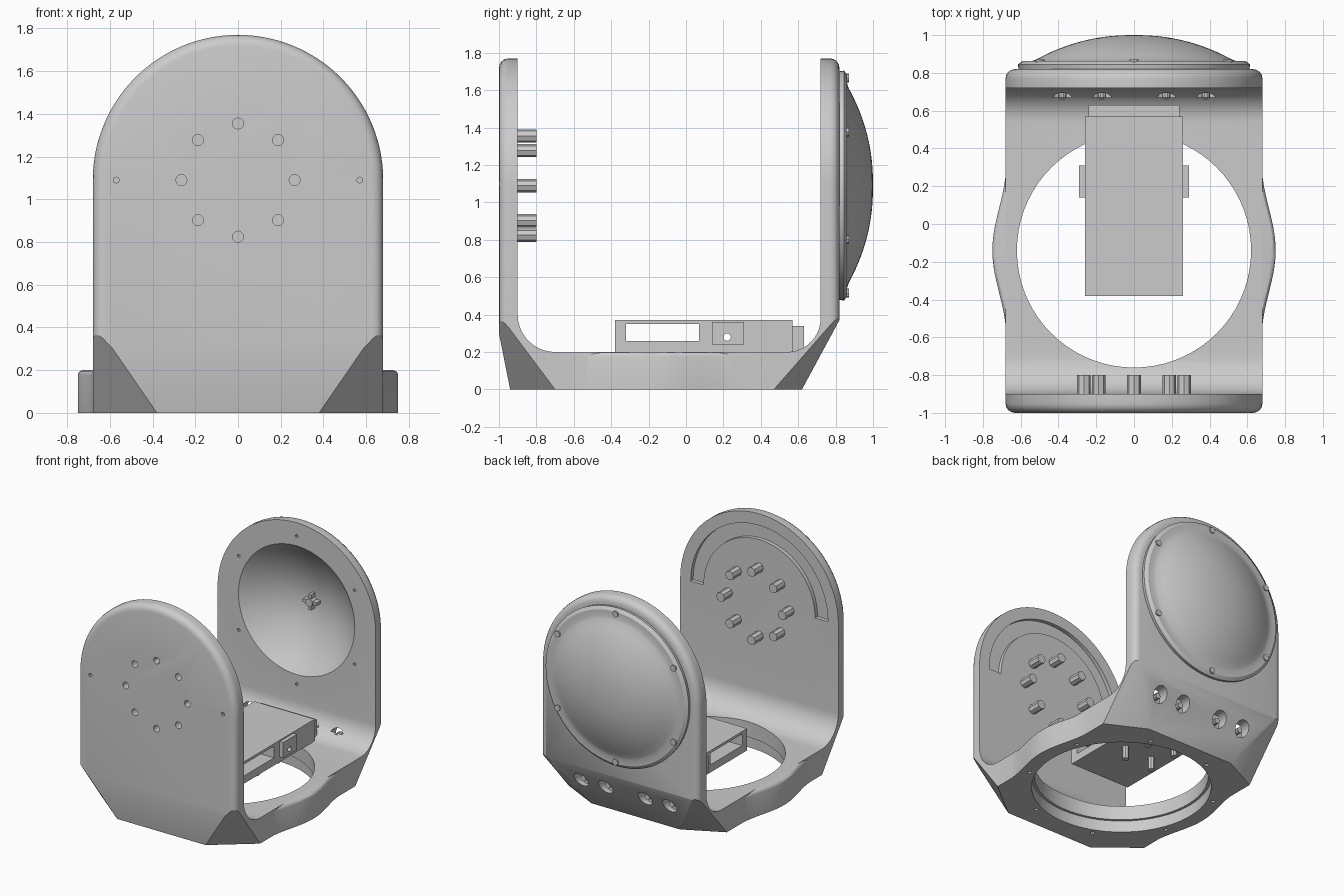
import bpy, bmesh
from math import sin, cos, pi, radians
from mathutils import Vector

if "Cube" in bpy.data.objects:
    bpy.data.objects.remove(bpy.data.objects["Cube"])

grey = bpy.data.materials.new("light_grey")
grey.use_nodes = True
grey.diffuse_color = (0.6, 0.6, 0.6, 1)
grey.node_tree.nodes["Principled BSDF"].inputs["Base Color"].default_value = (0.6, 0.6, 0.6, 1)

MID = 1.09      # height of the arch centre
HALF = 0.68     # half width of the frame
HOLE_Y = -0.14  # centre of the floor opening
AXES = {"x": lambda u, v, w: (w, u, v),
        "y": lambda u, v, w: (u, w, v),
        "z": lambda u, v, w: (u, v, w)}


def finish(name, bm):
    bmesh.ops.recalc_face_normals(bm, faces=bm.faces)
    mesh = bpy.data.meshes.new(name)
    bm.to_mesh(mesh)
    bm.free()
    mesh.materials.append(grey)
    obj = bpy.data.objects.new(name, mesh)
    bpy.context.collection.objects.link(obj)
    return obj


def prism_mesh(points, axis, a, b):
    bm = bmesh.new()
    place = AXES[axis]
    face = bm.faces.new([bm.verts.new(place(u, v, a)) for u, v in points])
    side = bmesh.ops.extrude_face_region(bm, geom=[face])["geom"]
    moved = [g for g in side if isinstance(g, bmesh.types.BMVert)]
    bmesh.ops.translate(bm, verts=moved, vec=place(0, 0, b - a))
    return bm


def prism(name, points, axis, a, b):
    return finish(name, prism_mesh(points, axis, a, b))


def box(name, x0, x1, y0, y1, z0, z1):
    return prism(name, [(x0, y0), (x1, y0), (x1, y1), (x0, y1)], "z", z0, z1)


def arc(cu, cv, r, start, end, n):
    steps = [radians(start + (end - start) * i / n) for i in range(n + 1)]
    return [(cu + r * cos(t), cv + r * sin(t)) for t in steps]


def rod(name, u, v, r, axis, a, b, sides=12):
    return prism(name, arc(u, v, r, 0, 360, sides)[:-1], axis, a, b)


def lathe(name, profile, axis, centre, steps=72):
    bm = bmesh.new()
    line = Vector((0, 1, 0)) if axis == "y" else Vector((0, 0, 1))
    vs = [bm.verts.new(Vector((r, 0, 0)) + line * h) for r, h in profile]
    es = [bm.edges.new(pair) for pair in zip(vs, vs[1:])]
    bmesh.ops.spin(bm, geom=vs + es, axis=line, cent=(0, 0, 0),
                   angle=2 * pi, steps=steps)
    bmesh.ops.remove_doubles(bm, verts=bm.verts, dist=0.0001)
    bmesh.ops.translate(bm, verts=bm.verts, vec=centre)
    return finish(name, bm)


def combine(obj, other, operation="DIFFERENCE"):
    mod = obj.modifiers.new("cut", "BOOLEAN")
    mod.operation, mod.solver, mod.object = operation, "EXACT", other
    bpy.context.view_layer.objects.active = obj
    bpy.ops.object.modifier_apply(modifier=mod.name)
    bpy.data.objects.remove(other)


# Frame: U-shaped side profile with inner fillets and sloping lower ends
outline = [(-0.94, 0), (-1.1, 0.8), (-1.1, 1.9), (-0.9, 1.9)]
outline += arc(-0.7, 0.4, 0.2, 180, 270, 10)
outline += arc(0.54, 0.38, 0.18, 270, 360, 10)
outline += [(0.72, 1.9), (0.92, 1.9), (0.92, 0.555), (0.62, 0)]
frame = prism("frame", outline, "x", -0.8, 0.8)

# Arched envelope with rounded outer rims and clipped lower corners
arch = arc(0, MID, HALF, 0, 180, 56) + [(-HALF, -0.2), (HALF, -0.2)]
bm = prism_mesh(arch, "y", -1, 0.82)
rims = [e for e in bm.edges if abs(e.verts[0].co.y - e.verts[1].co.y) < 0.01]
bmesh.ops.bevel(bm, geom=rims, offset=0.05, segments=4, profile=0.5, affect="EDGES")
for s in (-1, 1):
    for top, low, side in ((-1, -0.94, -0.7), (0.82, 0.62, 0.47)):
        a = Vector((s * HALF, top, 0.4))
        b = Vector((s * 0.38, low, 0))
        c = Vector((s * HALF, side, 0))
        normal = (b - a).cross(c - a).normalized()
        if normal.dot(a - Vector((0, 0, MID))) < 0:
            normal.negate()
        bmesh.ops.bisect_plane(bm, geom=bm.verts[:] + bm.edges[:] + bm.faces[:],
                               plane_co=a, plane_no=normal, clear_outer=True)
        bmesh.ops.holes_fill(bm, edges=bm.edges[:], sides=0)
combine(frame, finish("envelope", bm), "INTERSECT")

# Floor bulges on both sides and the round opening
ts = [i / 12 for i in range(-12, 13)]
right = [(0.675 + 0.075 * max(0, cos(pi * t / 2)) ** 2.4, HOLE_Y + 0.5 * t) for t in ts]
bm = prism_mesh(right + [(-x, y) for x, y in reversed(right)], "z", 0, 0.2)
upper = [e for e in bm.edges if min(v.co.z for v in e.verts) > 0.1]
bmesh.ops.bevel(bm, geom=upper, offset=0.025, segments=3, profile=0.5, affect="EDGES")
combine(frame, finish("bulges", bm), "UNION")
combine(frame, lathe("opening", [(0, -0.1), (0.64, -0.1), (0.64, 0.09), (0.62, 0.09),
                                 (0.62, 0.3), (0, 0.3)], "z", (0, HOLE_Y, 0)))
for i in range(8):
    t = pi * (i + 0.5) / 4
    combine(frame, rod("floor_hole", 0.685 * cos(t), HOLE_Y + 0.685 * sin(t),
                       0.016, "z", -0.1, 0.08, 8))

# Front plate: inner arched channel, screw holes and posts
channel = arc(0, MID, 0.59, 0, 180, 40) + arc(0, MID, 0.48, 180, 0, 40)
combine(frame, prism("channel", channel, "y", -0.93, -0.85))
for i in range(8):
    x, z = 0.265 * cos(pi * i / 4), MID + 0.265 * sin(pi * i / 4)
    combine(frame, rod("screw_hole", x, z, 0.026, "y", -1.1, -0.94))
    rod("post_%d" % (i + 1), x, z, 0.036, "y", -0.91, -0.8, 8)
for x in (-0.57, 0.57):
    combine(frame, rod("side_screw_hole", x, MID, 0.014, "y", -1.1, -0.97, 8))

# Back plate: four ports in the lower slope
for x in (-0.38, -0.17, 0.17, 0.38):
    combine(frame, rod("port", x, 0.23, 0.058, "y", 0.67, 1, 20))
    rod("port_core", x, 0.23, 0.022, "y", 0.66, 0.72, 10)


# Dome: outer rim and shallow cap, hollowed through the plate by a bowl
def bowl(r):
    return 0.72 + 0.21 * (1 - (r / 0.5) ** 2)


radii = [0.5 * i / 12 for i in range(12, -1, -1)]
combine(frame, lathe("bowl_cutter", [(0, 0.65), (0.5, 0.65)] + [(r, bowl(r)) for r in radii],
                     "y", (0, 0, MID)))
cap = [(r * 1.04, 0.87 + 0.13 * (1 - (r / 0.5) ** 2.2)) for r in radii]
inner = [(r, bowl(r)) for r in reversed(radii) if r < 0.3]
dome_profile = inner + [(0.3, bowl(0.3)), (0.37, 0.815), (0.61, 0.815), (0.615, 0.845),
                        (0.59, 0.862), (0.545, 0.862)] + cap
dome = lathe("dome", dome_profile, "y", (0, 0, MID))
combine(dome, lathe("bowl_cutter", [(0, 0.65), (0.5, 0.65)] + [(r, bowl(r) + 0.0005) for r in radii],
                    "y", (0, 0, MID)))
for i in range(6):
    t = pi * (i + 0.5) / 3
    rod("rim_screw_%d" % (i + 1), 0.575 * cos(t), MID + 0.575 * sin(t), 0.024, "y", 0.83, 0.872, 8)
    combine(frame, rod("rim_hole", 0.575 * cos(t), MID + 0.575 * sin(t), 0.012, "y", 0.6, 0.76, 8))

# Cross-shaped spigot inside the bowl
rod("spigot", 0, MID, 0.03, "y", 0.87, 0.94)
box("spigot_bar", -0.06, 0.06, 0.88, 0.94, MID - 0.012, MID + 0.012)
box("spigot_fin", -0.012, 0.012, 0.88, 0.94, MID - 0.06, MID + 0.06)

# Tray reaching over the opening, with a slot through its sides
tray = box("tray", -0.26, 0.26, -0.38, 0.57, 0.2, 0.37)
combine(tray, box("slot", -0.4, 0.4, -0.32, 0.07, 0.26, 0.35))
combine(tray, rod("pin_hole", 0.22, 0.28, 0.02, "x", -0.4, 0.4))
for label, s in (("left", 1), ("right", -1)):
    tab = box(label + "_tab", min(s * 0.255, s * 0.29), max(s * 0.255, s * 0.29),
              0.14, 0.31, 0.24, 0.36)
    combine(tab, rod("pin_hole", 0.22, 0.28, 0.02, "x", -0.4, 0.4))
box("tray_mount", -0.24, 0.24, 0.5, 0.63, 0.19, 0.34)
for x in (-0.12, 0.12):
    for y in (0.05, 0.3):
        rod("tray_peg", x, y, 0.025, "z", 0.1, 0.21, 8)

# Smooth curved surfaces while keeping real edges crisp
bpy.ops.object.select_all(action="DESELECT")
for obj in bpy.context.collection.objects:
    if obj.type == "MESH":
        obj.select_set(True)
        bpy.context.view_layer.objects.active = obj
bpy.ops.object.shade_smooth_by_angle(angle=radians(30))
